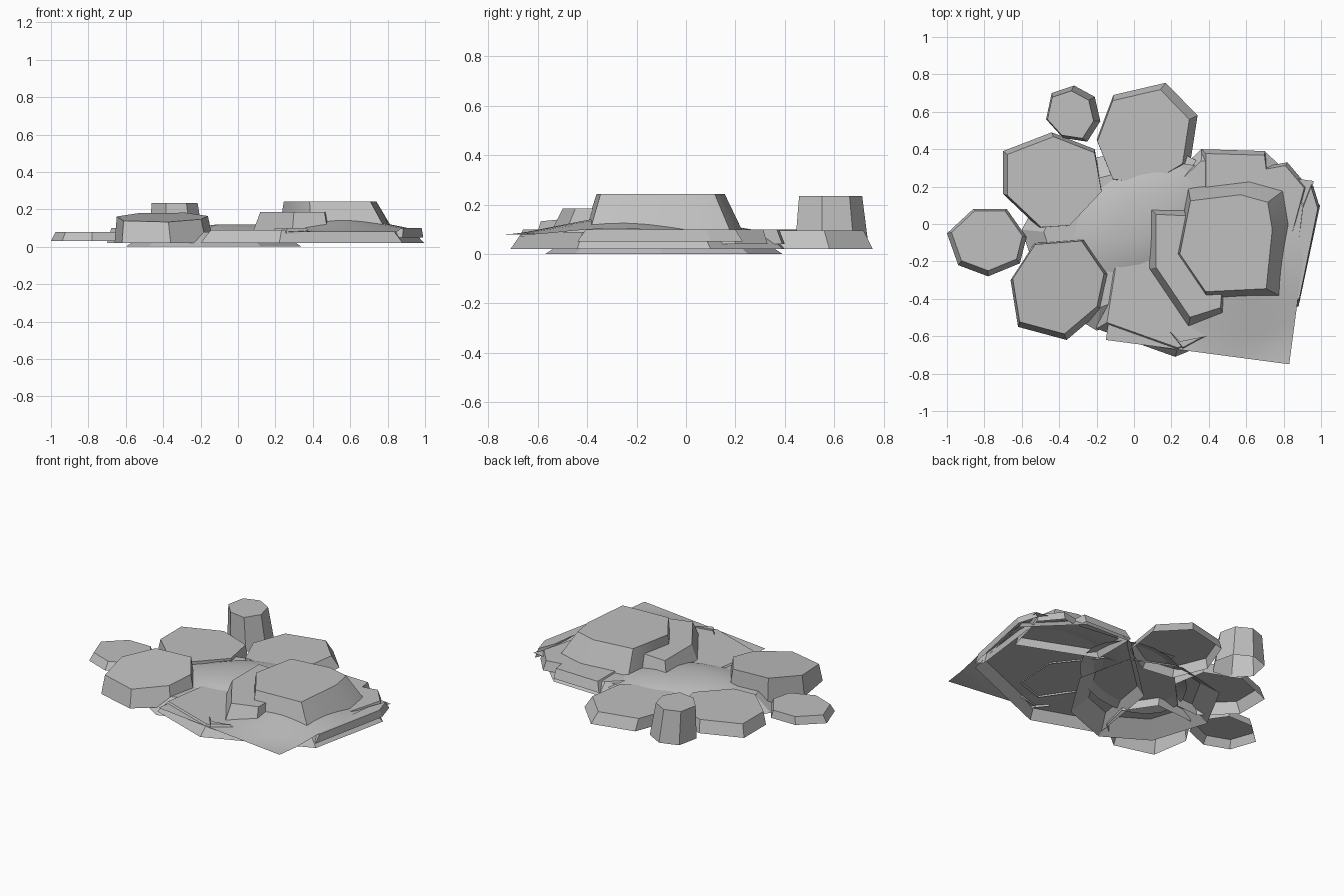
import bpy
import bmesh
import math
from mathutils import Vector

if "Cube" in bpy.data.objects:
    bpy.data.objects.remove(bpy.data.objects["Cube"], do_unlink=True)

stone = bpy.data.materials.new("grey stone")
stone.use_nodes = True
GREY = (0.53, 0.53, 0.53, 1)
stone.diffuse_color = GREY
stone.node_tree.nodes["Principled BSDF"].inputs["Base Color"].default_value = GREY


def finish(name, bm, smooth=None):
    mesh = bpy.data.meshes.new(name)
    bm.to_mesh(mesh)
    bm.free()
    mesh.materials.append(stone)
    obj = bpy.data.objects.new(name, mesh)
    bpy.context.collection.objects.link(obj)
    if smooth:
        bpy.ops.object.select_all(action="DESELECT")
        obj.select_set(True)
        bpy.context.view_layer.objects.active = obj
        bpy.ops.object.shade_smooth_by_angle(angle=math.radians(smooth))


def rock(name, outline, low, high, scale=0.9, shift=(0, 0), tilt=(0, 0), smooth=None):
    """Open-bottomed tapered shell: outline at its foot, scaled, shifted and tilted on top."""
    bm = bmesh.new()
    mid = sum((Vector(p) for p in outline), Vector((0, 0))) / len(outline)
    foot = [bm.verts.new((x, y, low)) for x, y in outline]
    crown = []
    for p in outline:
        d = (Vector(p) - mid) * scale
        q = mid + d + Vector(shift)
        crown.append(bm.verts.new((q.x, q.y, high + d.dot(Vector(tilt)))))
    base = bm.faces.new(foot)
    bm.faces.new(crown)
    n = len(foot)
    for i in range(n):
        j = (i + 1) % n
        bm.faces.new((foot[i], foot[j], crown[j], crown[i]))
    bmesh.ops.recalc_face_normals(bm, faces=bm.faces)
    bm.faces.remove(base)
    finish(name, bm, smooth)


# Outlying seven-sided stones
rock("far_right_stone", [(-1, -.05), (-.86, .08), (-.68, .08), (-.575, -.07),
     (-.61, -.21), (-.78, -.28), (-.94, -.22)], .03, .08, .89, (0, .01))
rock("front_right_stone", [(-.66, -.3), (-.53, -.1), (-.26, -.08), (-.13, -.27),
     (-.17, -.46), (-.36, -.62), (-.62, -.55)], .02, .158, .92, (-.01, .01), (0, .1))
rock("middle_right_stone", [(-.7, .39), (-.44, .49), (-.21, .4), (-.17, .18),
     (-.35, -.01), (-.51, -.02), (-.7, .16)], .02, .1, .95, (.01, -.01))
rock("back_stone", [(-.11, .69), (.17, .755), (.34, .58), (.3, .32),
     (.1, .2), (-.11, .23), (-.2, .45)], .02, .095, .91, (-.02, -.01))
rock("back_pillar", [(-.44, .7), (-.32, .74), (-.21, .68), (-.18, .55),
     (-.25, .44), (-.38, .46), (-.47, .56)], .02, .235, .85, (-.015, -.005))

# Broad base stones
rock("centre_base", [(-.6, -.03), (-.42, .3), (-.06, .39), (.26, .25),
     (.34, -.1), (.12, -.45), (-.2, -.57), (-.48, -.4)], 0, .08, .75)
rock("left_base", [(-.2, -.56), (.22, -.71), (.88, -.44), (.995, .1),
     (.7, .39), (.36, .4), (-.12, -.05)], .02, .09, .9, (-.005, -.01))
rock("back_left_ledge", [(.36, .4), (.7, .39), (.71, .31), (.82, .33),
     (.93, .2), (.85, -.1), (.36, .1)], .04, .1, .92, (0, -.01))

# Gentle mound over the centre
bm = bmesh.new()
N = 20
for r, z in [(1, .06), (.66, .1), (.33, .12)]:
    for i in range(N):
        a = math.tau * i / N
        bm.verts.new((.03 + r * .42 * math.cos(a), .03 + r * .33 * math.sin(a)
                      + r * .12 * math.cos(a), z))
bm.verts.ensure_lookup_table()
for s in (0, N):
    for i in range(N):
        j = (i + 1) % N
        bm.faces.new([bm.verts[k] for k in (s + i, s + j, s + N + j, s + N + i)])
bm.faces.new(bm.verts[2 * N:])
finish("centre_mound", bm, 40)

# Thin ground sheet, rising to a low peak around the crag
bm = bmesh.new()
corner, along, across = Vector((-.15, -.62)), Vector((.98, -.13)), Vector((.13, .98))
S = 14
grid = []
for v in range(S + 1):
    for u in range(S + 1):
        p = corner + along * u / S + across * v / S
        d = math.hypot((p.x - .56) / .45, (p.y + .24) / .45)
        grid.append(bm.verts.new((p.x, p.y, .08 + .09 * max(0, 1 - d))))
for v in range(S):
    for u in range(S):
        k = v * (S + 1) + u
        bm.faces.new((grid[k], grid[k + 1], grid[k + S + 2], grid[k + S + 1]))
finish("ground_sheet", bm, 40)

# Stepped crag
rock("crag_step", [(.08, .09), (.28, .08), (.5, -.2), (.48, -.49),
     (.29, -.55), (.08, -.24)], .08, .185, .86, (.01, .005))
rock("crag_top", [(.29, .19), (.62, .23), (.8, .18), (.83, 0),
     (.79, -.39), (.39, -.41), (.22, -.16)], .09, .243, .81, (-.04, -.02), smooth=50)

# Small splinters along the edges
rock("front_splinter", [(.18, -.57), (.24, -.63), (.39, -.6), (.26, -.67)], .07, .1, .8)
rock("left_splinter", [(.84, -.4), (.88, -.44), (.99, .1), (.95, .23), (.9, .1)], .05, .1, .9)
